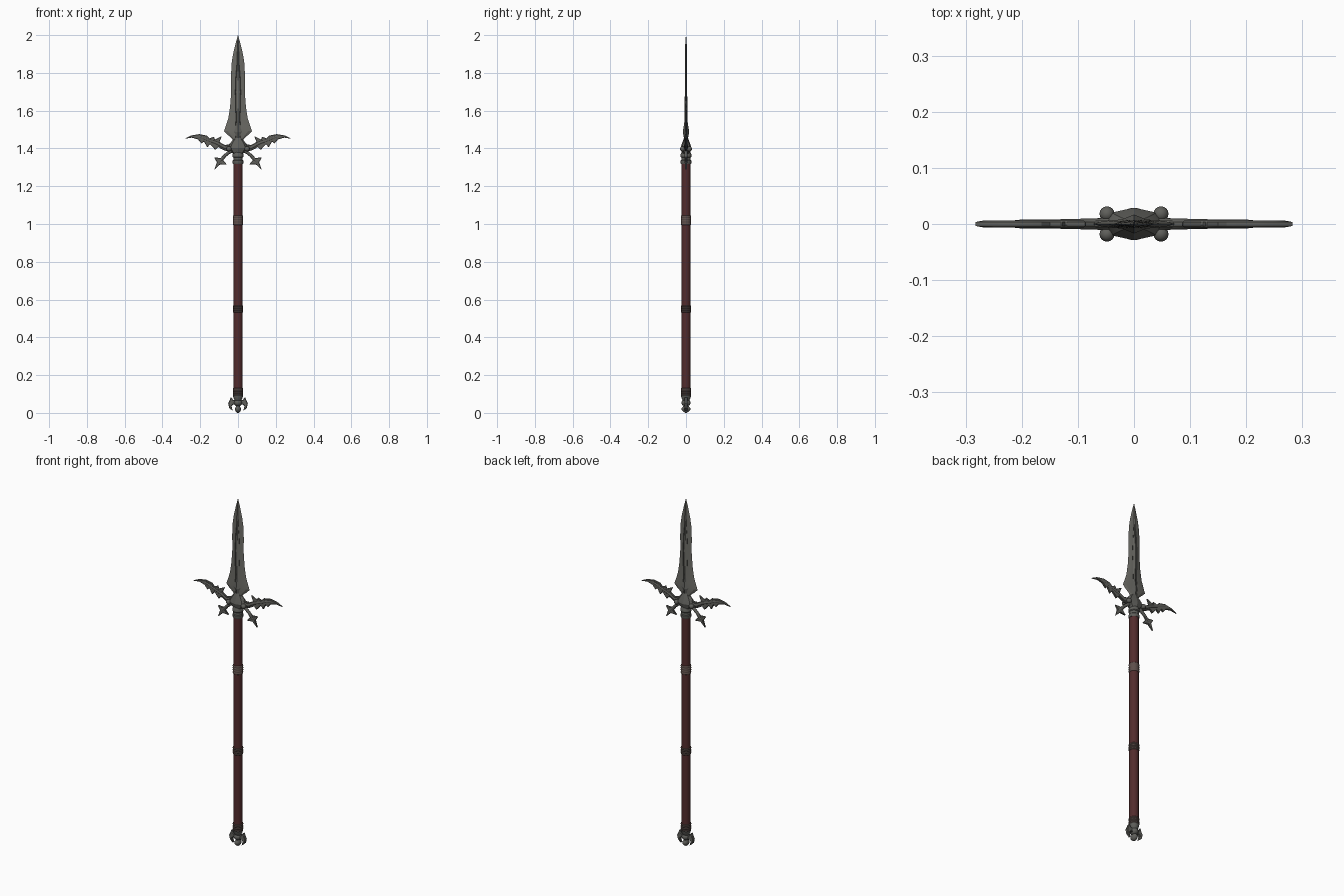
import bpy, bmesh, math
from mathutils import Vector, Matrix

if "Cube" in bpy.data.objects:
    bpy.data.objects.remove(bpy.data.objects["Cube"])


def material(name, rgb):
    m = bpy.data.materials.new(name)
    m.diffuse_color = (*rgb, 1)
    m.use_nodes = True
    m.node_tree.nodes["Principled BSDF"].inputs["Base Color"].default_value = m.diffuse_color
    return m


STEEL = material("dark steel", (0.115, 0.115, 0.105))
BLADE = material("blade steel", (0.15, 0.148, 0.132))
GROOVE = material("groove steel", (0.065, 0.065, 0.06))
RED = material("dark red shaft", (0.085, 0.025, 0.026))
WRAP = material("grey brown wrap", (0.115, 0.08, 0.072))


def finish(name, bm, mats, angle=35):
    bmesh.ops.remove_doubles(bm, verts=bm.verts, dist=0.00005)
    bmesh.ops.recalc_face_normals(bm, faces=bm.faces)
    me = bpy.data.meshes.new(name)
    bm.to_mesh(me)
    bm.free()
    for m in mats:
        me.materials.append(m)
    ob = bpy.data.objects.new(name, me)
    bpy.context.collection.objects.link(ob)
    bpy.ops.object.select_all(action='DESELECT')
    bpy.context.view_layer.objects.active = ob
    ob.select_set(True)
    bpy.ops.object.shade_smooth_by_angle(angle=math.radians(angle))
    return ob


def loft(name, rings, mats, angle=35, rule=None):
    """Skin a stack of closed rings, capping both ends."""
    bm = bmesh.new()
    vs = [[bm.verts.new(p) for p in r] for r in rings]
    n = len(rings[0])
    for a, b in zip(vs, vs[1:]):
        for i in range(n):
            f = bm.faces.new((a[i], a[(i + 1) % n], b[(i + 1) % n], b[i]))
            if rule:
                f.material_index = rule(i, a[0].co.z)
    bm.faces.new(vs[0])
    bm.faces.new(vs[-1])
    return finish(name, bm, mats, angle)


def lathe(name, profile, mat, sides=20, angle=35):
    """Rings of (z, half width x, half width y)."""
    rings = [[(rx * math.cos(2 * math.pi * i / sides), ry * math.sin(2 * math.pi * i / sides), z)
              for i in range(sides)] for z, rx, ry in profile]
    return loft(name, rings, [mat], angle)


def plate(name, outline, half, edge, mat=STEEL):
    """Mirrored pair of flat cut-out plates with bevelled rims."""
    for side, s in (("right", 1), ("left", -1)):
        bm = bmesh.new()
        f = bm.faces.new([bm.verts.new((s * x, -half, z)) for x, z in outline])
        ex = bmesh.ops.extrude_face_region(bm, geom=[f])
        moved = [v for v in ex["geom"] if isinstance(v, bmesh.types.BMVert)]
        bmesh.ops.translate(bm, verts=moved, vec=(0, 2 * half, 0))
        ob = finish(f"{name}_{side}", bm, [mat], 25)
        mod = ob.modifiers.new("rim", 'BEVEL')
        mod.width = edge
        mod.limit_method = 'ANGLE'
        mod.angle_limit = math.radians(80)


def rib(name, path, mat=STEEL):
    """Mirrored pair of tapered round ribs along (x, z, radius)."""
    for side, s in (("right", 1), ("left", -1)):
        rings = []
        for i, (x, z, r) in enumerate(path):
            a, b = path[max(i - 1, 0)], path[min(i + 1, len(path) - 1)]
            d = Vector((b[0] - a[0], 0, b[1] - a[1])).normalized()
            n = Vector((-d.z, 0, d.x))
            ring = []
            for k in range(8):
                t = k * math.pi / 4
                p = Vector((x, 0, z)) + n * r * math.cos(t) + Vector((0, r * math.sin(t), 0))
                ring.append((s * p.x, p.y, p.z))
            rings.append(ring)
        loft(f"{name}_{side}", rings, [mat], 50)


def ball(name, pos, r, mat=STEEL, scale=(1, 1, 1)):
    bm = bmesh.new()
    bmesh.ops.create_uvsphere(bm, u_segments=16, v_segments=10, radius=r,
                              matrix=Matrix.Translation(pos) @ Matrix.Diagonal((*scale, 1)))
    finish(name, bm, [mat], 60)


# Blade: sharp edges, flat bevels and a narrow raised leaf down the middle
rings = []
for z, w, t, c in [(1.435, .022, .009, .010), (1.455, .034, .009, .010), (1.475, .058, .009, .010),
                   (1.492, .074, .009, .010), (1.52, .064, .008, .010), (1.56, .051, .007, .008),
                   (1.62, .042, .007, .010), (1.70, .036, .006, .012), (1.78, .037, .006, .009),
                   (1.85, .034, .005, .003), (1.90, .026, .005, .002), (1.95, .014, .004, .001),
                   (2.0, .0006, .0006, .0002)]:
    half = [(w, 0), (w * .72, t * .6), (c + min(.003, w * .1), t), (c, t * .6), (0, t * 1.05)]
    pts = half + [(-x, y) for x, y in half[-2::-1]]
    pts += [(x, -y) for x, y in pts[-2:0:-1]]
    rings.append([(x, y, z) for x, y in pts])
loft("blade", rings, [BLADE, GROOVE], 12,
     lambda i, z: 1 if i in (2, 5, 10, 13) and 1.47 < z < 1.85 else 0)

# Diamond boss at the foot of the blade
for label, s in (("front", -1), ("back", 1)):
    bm = bmesh.new()
    rim = [bm.verts.new((x, s * .006, z)) for x, z in ((0, 1.43), (.027, 1.49), (0, 1.56), (-.027, 1.49))]
    top = bm.verts.new((0, s * .017, 1.485))
    for i in range(4):
        bm.faces.new((rim[i], rim[(i + 1) % 4], top))
    bm.faces.new(rim)
    finish("blade_boss_" + label, bm, [STEEL], 10)

# Guard core, neck and studs
lathe("guard_core", [(1.37, .024, .022), (1.385, .04, .024), (1.402, .055, .029), (1.42, .048, .024),
                     (1.44, .032, .016), (1.458, .015, .010)], STEEL, 8, 20)
lathe("guard_neck", [(1.318, .026, .026), (1.322, .028, .028), (1.335, .028, .028), (1.338, .025, .025),
                     (1.352, .025, .025), (1.356, .029, .029), (1.368, .029, .029), (1.38, .022, .022)], STEEL)
for sx in (-1, 1):
    for sy in (-1, 1):
        ball(f"guard_stud_{'right' if sx > 0 else 'left'}_{'back' if sy > 0 else 'front'}",
             (sx * .048, sy * .018, 1.398), .0135)

# Bat-like wings with a raised finger bone
plate("wing", [(.02, 1.428), (.07, 1.418), (.098, 1.434), (.085, 1.466), (.122, 1.447), (.128, 1.463),
               (.15, 1.453), (.165, 1.468), (.205, 1.476), (.25, 1.468), (.285, 1.451), (.245, 1.457),
               (.212, 1.448), (.192, 1.425), (.18, 1.437), (.163, 1.405), (.148, 1.423), (.12, 1.392),
               (.105, 1.407), (.07, 1.388), (.02, 1.385)], .006, .0025)
rib("wing_bone", [(.03, 1.405, .012), (.07, 1.405, .010), (.11, 1.428, .009), (.15, 1.442, .008),
                  (.20, 1.462, .008), (.245, 1.463, .003)])

# Drooping barbs with four-pointed heads
rib("barb_stem", [(.02, 1.398, .012), (.05, 1.378, .009), (.075, 1.357, .008), (.10, 1.328, .008), (.115, 1.306, .003)])
plate("barb_head", [(.075, 1.365), (.092, 1.35), (.127, 1.352), (.112, 1.328), (.125, 1.288),
                    (.094, 1.316), (.058, 1.314), (.078, 1.337), (.066, 1.352)], .006, .0025)

# Shaft and ribbed wraps
lathe("shaft", [(.10, .0245, .0245), (1.345, .0245, .0245)], RED, 20)
for name, z0, z1 in (("lower_wrap", .53, .57), ("upper_wrap", .995, 1.045), ("foot_wrap", .092, .132)):
    prof = [(z0, .024, .024)]
    for k in range(4):
        h = (z1 - z0) / 4
        for u, r in ((.05, .0255), (.3, .0275), (.7, .0275), (.95, .0255)):
            prof.append((z0 + (k + u) * h, r, r))
    lathe(name, prof + [(z1, .024, .024)], WRAP)

# Pommel: collar, orb, drop and two hooked claws
lathe("pommel_collar", [(.06, .014, .014), (.07, .02, .02), (.08, .024, .024), (.092, .027, .027),
                        (.10, .022, .022)], STEEL)
ball("pommel_orb", (0, 0, .054), .022, STEEL, (1, 1.1, .9))
lathe("pommel_drop", [(0, .003, .003), (.006, .011, .014), (.016, .016, .023), (.026, .015, .023), (.036, .009, .014)],
      STEEL, 12, 50)
plate("pommel_claw", [(.01, .066), (.026, .068), (.037, .085), (.043, .07), (.052, .05), (.047, .027),
                      (.027, .009), (.034, .034), (.027, .044), (.01, .042)], .009, .003)
